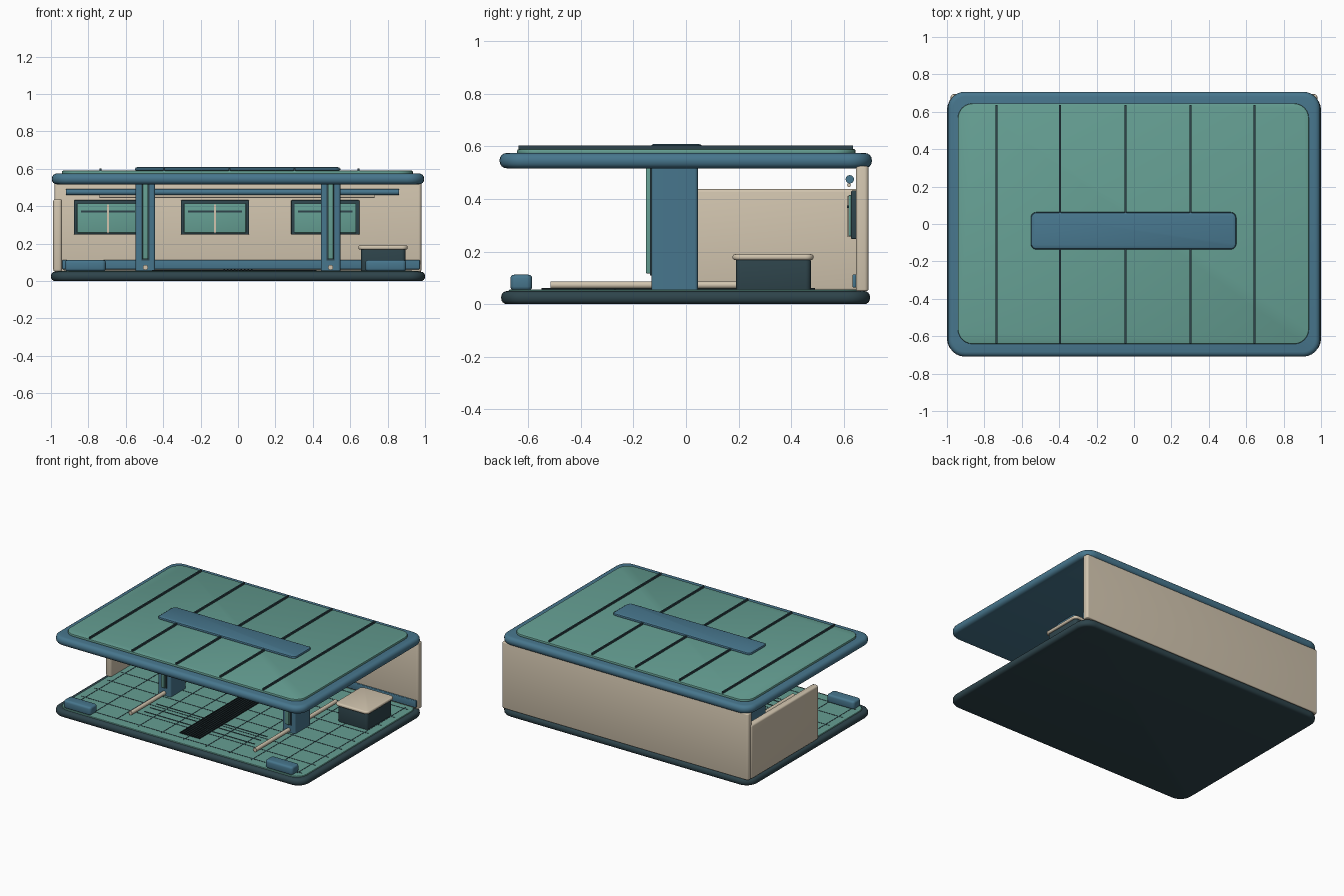
import bpy, bmesh
from math import radians
from mathutils import Matrix

cube = bpy.data.objects.get("Cube")
if cube:
    bpy.data.objects.remove(cube, do_unlink=True)


def material(name, hex_code):
    srgb = [int(hex_code[i:i + 2], 16) / 255 for i in (0, 2, 4)]
    color = [((c + 0.055) / 1.055) ** 2.4 for c in srgb] + [1]
    mat = bpy.data.materials.new(name)
    mat.use_nodes = True
    mat.diffuse_color = color
    mat.node_tree.nodes["Principled BSDF"].inputs["Base Color"].default_value = color
    return mat


BLUE = material("steel_blue", "47768D")
GREEN = material("sea_green", "659F93")
BEIGE = material("warm_beige", "D2C5AF")
DARK = material("dark_slate", "2E444B")
BLACK = material("near_black", "182326")


def finish(name, bm, mat):
    mesh = bpy.data.meshes.new(name)
    bm.to_mesh(mesh)
    bm.free()
    mesh.materials.append(mat)
    for p in mesh.polygons:
        p.use_smooth = True
    mesh.set_sharp_from_angle(angle=radians(35))
    obj = bpy.data.objects.new(name, mesh)
    bpy.context.collection.objects.link(obj)
    return obj


def box(name, mat, x, y, z, corner=0, edge=0, segments=3):
    """Box from (min, max) spans, with rounded upright corners and soft rims."""
    bm = bmesh.new()
    bmesh.ops.create_cube(bm, size=1)
    for v in bm.verts:
        v.co = [span[0] + (c + 0.5) * (span[1] - span[0]) for span, c in zip((x, y, z), v.co)]
    if corner:
        upright = [e for e in bm.edges if abs(e.verts[0].co.z - e.verts[1].co.z) > 1e-4]
        bmesh.ops.bevel(bm, geom=upright, offset=corner, segments=6, profile=0.5, affect='EDGES')
    if edge:
        rims = [e for e in bm.edges
                if corner == 0 or abs(e.verts[0].co.z - e.verts[1].co.z) < 1e-4]
        bmesh.ops.bevel(bm, geom=rims, offset=edge, segments=segments, profile=0.5, affect='EDGES')
    return finish(name, bm, mat)


def rod(name, mat, axis, start, length, radius):
    """Round bar running along x or y from its start point."""
    bm = bmesh.new()
    turn = Matrix.Rotation(radians(90), 4, 'Y' if axis == 'x' else 'X')
    middle = list(start)
    middle['xy'.index(axis)] += length / 2
    bmesh.ops.create_cone(bm, cap_ends=True, segments=16, radius1=radius, radius2=radius,
                          depth=length, matrix=Matrix.Translation(middle) @ turn)
    return finish(name, bm, mat)


def around(center, half):
    return (center - half, center + half)


# Base and tiled floor
box("base", DARK, (-1, 1), (-0.703, 0.7), (0, 0.05), 0.09, 0.022, 4)
box("floor", GREEN, (-0.965, 0.965), (-0.675, 0.672), (0.045, 0.055), 0.08, 0.003, 1)
for i in range(-5, 6):
    box("floor_seam_lengthwise", DARK, around(i * 0.18, 0.003), (-0.62, 0.62), (0.054, 0.0565))
for i in range(-4, 5):
    box("floor_seam_crosswise", DARK, (-0.93, 0.93), around(i * 0.15, 0.003), (0.054, 0.0565))
for i in range(3):
    box("floor_track", DARK, (-0.46, 0.42), around(-0.41 + i * 0.07, 0.003), (0.054, 0.058))

# Floor grate
box("grate_plate", BLACK, (-0.08, 0.08), (-0.55, 0.49), (0.054, 0.058))
for i in range(-4, 5):
    box("grate_bar", BLACK, around(i * 0.0185, 0.004), (-0.55, 0.49), (0.056, 0.062))

# Walls
box("back_wall", BEIGE, (-0.98, 0.98), (0.646, 0.694), (0.05, 0.525), 0.015, 0.006)
box("side_wall", BEIGE, (-0.988, -0.94), (-0.1, 0.67), (0.05, 0.438), 0.018, 0.012)
box("baseboard", BLUE, (-0.94, 0.972), (0.633, 0.65), (0.063, 0.113), 0, 0.005)

# Windows
for x in (-0.695, -0.123, 0.467):
    box("window_frame", DARK, around(x, 0.183), (0.628, 0.65), (0.248, 0.432), 0, 0.005)
    box("window_pane", GREEN, around(x, 0.165), (0.618, 0.63), (0.258, 0.415), 0, 0.003)
    box("window_mullion", BEIGE, around(x, 0.006), (0.612, 0.622), (0.258, 0.41))
    box("window_bar", DARK, around(x, 0.145), (0.613, 0.62), (0.366, 0.376))

# Wall rails
rod("upper_rail", BLUE, 'x', (-0.92, 0.623, 0.475), 1.78, 0.016)
rod("lower_rail", BEIGE, 'x', (-0.74, 0.62, 0.453), 1.47, 0.007)

# Posts with front trim, floor rods and corner blocks
for side in (-1, 1):
    x = side * 0.495
    box("post", BLUE, around(x, 0.052), (-0.132, 0.045), (0.05, 0.525), 0.012)
    box("post_trim_backing", DARK, around(x, 0.022), (-0.137, -0.13), (0.11, 0.52))
    box("post_trim", GREEN, around(x, 0.015), (-0.152, -0.13), (0.117, 0.52), 0, 0.004)
    rod("floor_rod", BEIGE, 'y', (x, -0.515, 0.073), 0.92, 0.014)
    box("corner_block", BLUE, around(-0.013 + side * 0.803, 0.109), (-0.668, -0.585),
        (0.053, 0.112), 0.02, 0.014)

# Counter
box("counter_body", DARK, (0.658, 0.895), (0.19, 0.475), (0.05, 0.17), 0.02, 0.005)
box("counter_top", BEIGE, (0.643, 0.907), (0.177, 0.485), (0.168, 0.19), 0.03, 0.009)

# Roof
box("roof_slab", BLUE, (-0.995, 0.995), (-0.709, 0.707), (0.517, 0.575), 0.09, 0.026, 4)
box("roof_panel", GREEN, (-0.942, 0.935), (-0.642, 0.645), (0.57, 0.59), 0.08, 0.006, 2)
for x in (-0.735, -0.395, -0.045, 0.303, 0.645):
    box("roof_rib", DARK, around(x, 0.005), (-0.638, 0.636), (0.585, 0.603))
box("roof_cap", BLUE, (-0.552, 0.547), (-0.136, 0.063), (0.588, 0.61), 0.03, 0.015, 2)
